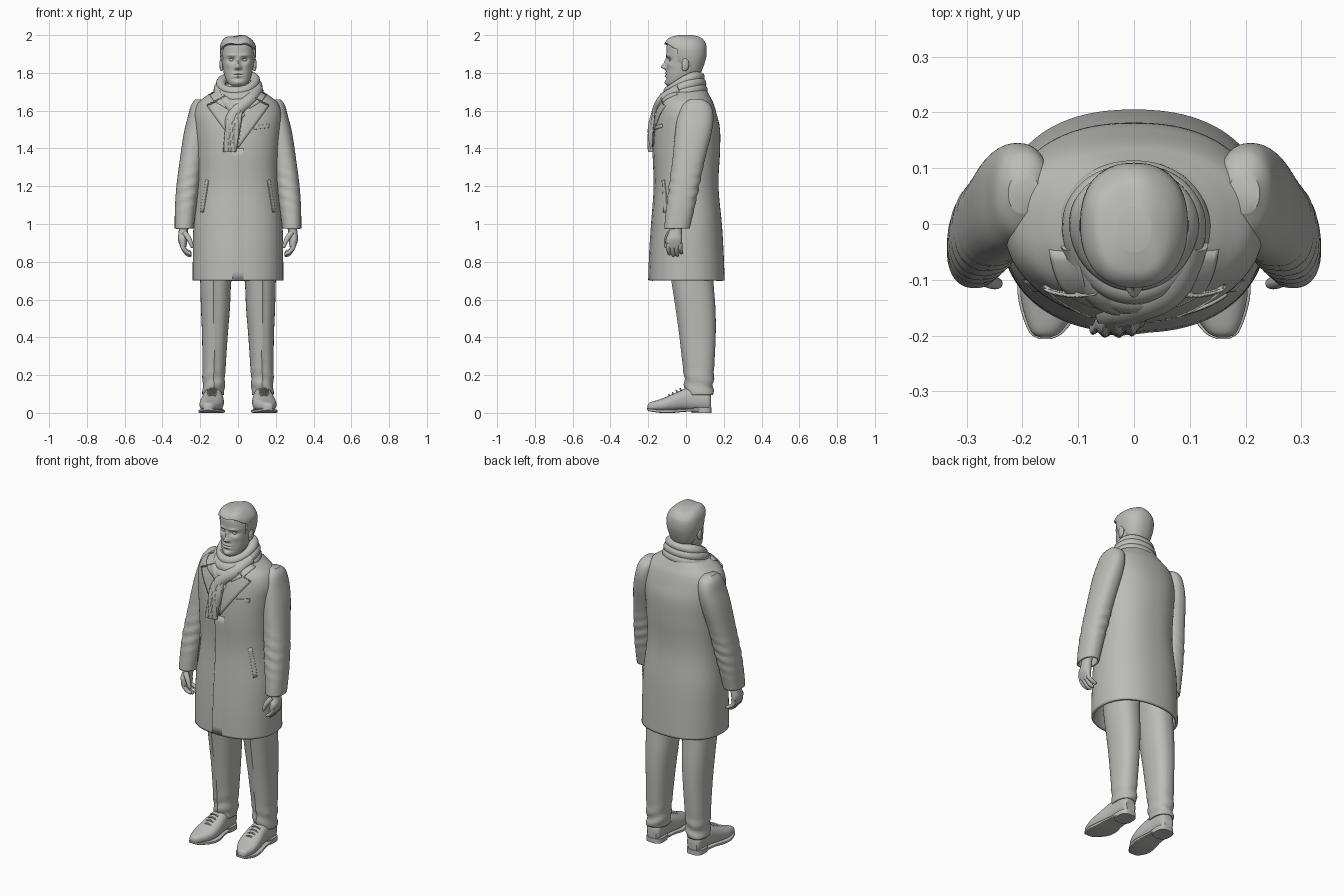
import bpy, bmesh, math
from mathutils import Vector
from mathutils.bvhtree import BVHTree

default_cube = bpy.data.objects.get("Cube")
if default_cube:
    bpy.data.objects.remove(default_cube)

# One plain material for the whole figure
grey = bpy.data.materials.new("warm_grey")
grey.use_nodes = True
grey.diffuse_color = (.5, .5, .48, 1)
grey.node_tree.nodes["Principled BSDF"].inputs["Base Color"].default_value = grey.diffuse_color


def finish(name, mesh, mirror=False, thick=0, angle=40):
    obj = bpy.data.objects.new(name, mesh)
    bpy.context.scene.collection.objects.link(obj)
    mesh.materials.clear()
    mesh.materials.append(grey)
    bpy.ops.object.select_all(action='DESELECT')
    bpy.context.view_layer.objects.active = obj
    obj.select_set(True)
    bpy.ops.object.shade_smooth_by_angle(angle=math.radians(angle))
    if thick:
        solid = obj.modifiers.new("Thickness", 'SOLIDIFY')
        solid.thickness = thick
        solid.offset = -1
    if mirror:
        obj.modifiers.new("Mirror", 'MIRROR')
    return obj


def smooth(keys, steps, cyclic=False):
    """Catmull-Rom interpolation through tuples of numbers."""
    count = len(keys)
    pick = (lambda i: keys[i % count]) if cyclic else (lambda i: keys[min(max(i, 0), count - 1)])
    rows = []
    for i in range(count if cyclic else count - 1):
        a, b, c, d = pick(i - 1), pick(i), pick(i + 1), pick(i + 2)
        for k in range(steps):
            t = k / steps
            rows.append([q + t * ((r - p) + t * ((2*p - 5*q + 4*r - s) + t * (3*q - p - 3*r + s))) / 2
                         for p, q, r, s in zip(a, b, c, d)])
    return rows if cyclic else rows + [list(keys[-1])]


def loft(name, keys, along='z', power=2.3, segs=64, steps=8, open_start=False, shape=None, **kw):
    """Skin rounded sections given as (position, u0, u1, v0, v1) extents."""
    bm = bmesh.new()
    rings = []
    for pos, u0, u1, v0, v1 in smooth(keys, steps):
        ring = []
        for i in range(segs):
            c, s = math.cos(math.tau * i / segs), math.sin(math.tau * i / segs)
            u = (u0 + u1 + (u1 - u0) * math.copysign(abs(c) ** (2 / power), c)) / 2
            v = (v0 + v1 + (v1 - v0) * math.copysign(abs(s) ** (2 / power), s)) / 2
            p = Vector((u, v, pos)) if along == 'z' else Vector((u, pos, v))
            ring.append(bm.verts.new(shape(p) if shape else p))
        rings.append(ring)
    for low, high in zip(rings, rings[1:]):
        for i in range(segs):
            j = (i + 1) % segs
            bm.faces.new((low[i], low[j], high[j], high[i]))
    bm.faces.new(rings[-1])
    if not open_start:
        bm.faces.new(rings[0])
    bmesh.ops.recalc_face_normals(bm, faces=bm.faces)
    mesh = bpy.data.meshes.new(name)
    bm.to_mesh(mesh)
    bm.free()
    return finish(name, mesh, **kw)


def even(keys):
    return [(z, -x, x, y0, y1) for z, x, y0, y1 in keys]


def tube(name, keys, cyclic=False, **kw):
    """Round tube through (x, y, z, radius) points."""
    curve = bpy.data.curves.new(name, 'CURVE')
    curve.dimensions = '3D'
    curve.bevel_depth = 1
    curve.bevel_resolution = 5
    curve.use_fill_caps = True
    points = smooth(keys, 6, cyclic)
    spline = curve.splines.new('POLY')
    spline.points.add(len(points) - 1)
    spline.use_cyclic_u = cyclic
    for target, (x, y, z, r) in zip(spline.points, points):
        target.co = (x, y, z, 1)
        target.radius = r
    temp = bpy.data.objects.new("temp", curve)
    mesh = bpy.data.meshes.new_from_object(temp)
    bpy.data.objects.remove(temp)
    return finish(name, mesh, **kw)


def ball(name, centre, size, **kw):
    bm = bmesh.new()
    bmesh.ops.create_uvsphere(bm, u_segments=24, v_segments=16, radius=1)
    for v in bm.verts:
        v.co = Vector(a * b for a, b in zip(v.co, size)) + Vector(centre)
    mesh = bpy.data.meshes.new(name)
    bm.to_mesh(mesh)
    bm.free()
    return finish(name, mesh, **kw)


# Overcoat body, open at the hem
coat = loft("coat_body", even([
    (.7, .24, -.195, .205), (.85, .239, -.19, .199), (1, .235, -.18, .19), (1.2, .215, -.166, .172),
    (1.38, .218, -.172, .18), (1.5, .228, -.168, .18), (1.58, .232, -.155, .163), (1.64, .212, -.14, .145),
    (1.68, .165, -.12, .125), (1.71, .12, -.1, .11), (1.74, .1, -.085, .1)]),
    segs=96, open_start=True, thick=.015)
coat_mesh = bmesh.new()
coat_mesh.from_mesh(coat.data)
coat_tree = BVHTree.FromBMesh(coat_mesh)


def plate(name, outline, lift=lambda x: .004, cuts=7, **kw):
    """Thin cloth panel drawn in x, z and laid on the coat front."""
    bm = bmesh.new()
    bm.faces.new([bm.verts.new((x, -1, z)) for x, z in outline])
    bmesh.ops.triangulate(bm, faces=bm.faces)
    bmesh.ops.subdivide_edges(bm, edges=bm.edges, cuts=cuts, use_grid_fill=True)
    for v in bm.verts:
        hit = coat_tree.ray_cast(v.co, Vector((0, 1, 0)))[0]
        if hit is None:
            hit = coat_tree.find_nearest(Vector((v.co.x, -.1, v.co.z)))[0]
        v.co = hit + Vector((0, -lift(v.co.x), 0))
    bmesh.ops.recalc_face_normals(bm, faces=bm.faces)
    if sum(f.normal.y for f in bm.faces) > 0:
        bmesh.ops.reverse_faces(bm, faces=bm.faces)
    mesh = bpy.data.meshes.new(name)
    bm.to_mesh(mesh)
    bm.free()
    return finish(name, mesh, thick=.007, **kw)


# Coat front details
plate("lapel", [(0, 1.4), (.165, 1.625), (.125, 1.645), (.06, 1.68), (.02, 1.55)],
      lambda x: .007, mirror=True)
plate("collar_tip", [(.06, 1.61), (.128, 1.652), (.152, 1.685), (.1, 1.715)], lambda x: .008, mirror=True)
plate("front_overlap", [(-.03, .703), (.06, .703), (.06, 1.4), (-.03, 1.4)],
      lambda x: .006 - .1 * (x + .03), cuts=15)
plate("side_pocket", [(.185, 1.06), (.2, 1.065), (.172, 1.235), (.157, 1.23)], lambda x: .006, mirror=True)
plate("chest_pocket", [(.085, 1.5), (.168, 1.51), (.168, 1.53), (.085, 1.52)], lambda x: .006)

# Sleeves, with soft creases round the elbow
def elbow_folds(p):
    fade = math.exp(-((p.z - 1.2) / .1) ** 2)
    p.y += .004 * fade * math.sin(p.z * 110 + p.x * 40)
    return p

loft("sleeve", [
    (.975, .235, .335, -.115, .02), (1.08, .222, .334, -.106, .044), (1.2, .205, .326, -.09, .07),
    (1.34, .185, .308, -.072, .1), (1.48, .16, .287, -.058, .135), (1.57, .15, .265, -.045, .145),
    (1.63, .15, .248, -.02, .13), (1.66, .17, .225, .02, .09)],
    segs=48, open_start=True, shape=elbow_folds, mirror=True, thick=.01)

# Hands
loft("palm", [(1.02, .262, .31, -.085, -.02), (.96, .264, .314, -.09, -.022),
              (.92, .27, .318, -.106, -.02), (.885, .272, .308, -.106, -.022), (.87, .28, .3, -.1, -.03)],
     segs=32, mirror=True)
for i, drop in enumerate((0, .008, .006, -.006)):
    y = -.094 + i * .021
    tube("finger", [(.297, y, .9, .012), (.29, y, .872, .0115), (.27, y + .004, .85 - drop, .0105),
                    (.252, y + .006, .842 - drop, .009), (.246, y + .006, .841 - drop, .003)], mirror=True)
tube("thumb", [(.285, -.085, .955, .015), (.262, -.1, .925, .014), (.248, -.106, .895, .011),
               (.243, -.106, .878, .008), (.242, -.105, .873, .002)], mirror=True)

# Trousers with gathered cloth above the shoes
def trouser_folds(p):
    fade = math.exp(-((p.z - .14) / .08) ** 2)
    p.y += .005 * fade * math.sin(p.z * 90 + p.x * 30)
    p.x += .003 * fade * math.sin(p.z * 75)
    crease = math.exp(-((p.x - .127) / .008) ** 2)
    if p.y < .04:
        p.y -= .006 * crease
    return p

loft("trouser_leg", [
    (.095, .073, .187, .0, .142), (.2, .068, .188, -.006, .147), (.4, .055, .19, -.03, .157),
    (.55, .043, .196, -.05, .156), (.7, .035, .2, -.072, .145), (.88, .01, .2, -.09, .14)],
    open_start=True, shape=trouser_folds, mirror=True, thick=.01)

# Shoes: upper, sole, heel and laces
loft("shoe_upper", [
    (-.203, .15, .168, .02, .04), (-.19, .128, .186, .012, .055), (-.13, .088, .203, .008, .075),
    (-.07, .075, .199, .008, .1), (0, .08, .186, .012, .13), (.06, .086, .18, .012, .135),
    (.115, .09, .175, .012, .12), (.132, .105, .162, .014, .1)], along='y', power=2.4, mirror=True)
loft("shoe_sole", [
    (-.206, .148, .17, .016, .026), (-.19, .122, .19, .008, .022), (-.13, .082, .208, .0, .018),
    (-.07, .07, .204, .0, .018), (0, .08, .19, .006, .022), (.1, .085, .18, .006, .022)],
    along='y', power=6, mirror=True)
loft("shoe_heel", [(0, .083, .182, .03, .136), (.028, .083, .182, .025, .136)], power=3, steps=1, mirror=True)
for i in range(4):
    y, z = -.085 + .02 * i, .09 + .011 * i
    tube("lace", [(.112, y, z - .005, .004), (.137, y - .006, z + .006, .004), (.163, y, z - .005, .004)],
         mirror=True)

# Head: facial forms as soft bumps (x, z, width, height, depth)
forms = [(0, 1.832, .013, .014, .026), (0, 1.857, .009, .02, .013), (.013, 1.827, .008, .008, .008),
         (.034, 1.869, .018, .011, -.015), (.034, 1.893, .026, .008, .006), (0, 1.797, .022, .006, .007),
         (0, 1.79, .026, .0025, -.005), (0, 1.782, .019, .006, .007), (0, 1.768, .022, .007, -.004),
         (0, 1.748, .022, .013, .009), (.05, 1.842, .018, .016, .005)]


def face(p):
    if p.y < -.02:
        x, z = abs(p.x), p.z
        p.y -= sum(d * math.exp(-((x - fx) / w) ** 2 - ((z - fz) / h) ** 2) for fx, fz, w, h, d in forms)
    return p

loft("head", even([
    (1.727, .03, -.095, -.03), (1.745, .052, -.105, .0), (1.78, .07, -.106, .05), (1.82, .079, -.104, .077),
    (1.87, .085, -.102, .093), (1.91, .087, -.104, .098), (1.95, .08, -.1, .092), (1.98, .055, -.075, .065),
    (1.992, .02, -.03, .02)]), segs=144, steps=14, power=2.2, shape=face, angle=60)
loft("neck", even([(1.6, .08, -.07, .08), (1.7, .062, -.055, .07), (1.8, .058, -.05, .07)]))
ball("eye", (.034, -.078, 1.868), (.014, .012, .009), mirror=True)
ball("ear", (.088, -.003, 1.845), (.011, .019, .034), mirror=True)
ball("ear_lobe", (.087, -.01, 1.822), (.008, .011, .013), mirror=True)

# Swept hair: clipped back to the hairline, fuller over the forehead
def hairline(p):
    limit = -.12 if p.z > 1.955 else -.045 - .065 * max(0, (p.z - 1.925) / .03)
    if p.z < 1.85:
        limit = .02 + (1.85 - p.z) * .4
    p.y = max(p.y, limit)
    if p.z > 1.93:
        p.z += .004 * math.sin(p.x * 60 + p.y * 14)
    return p

loft("hair", even([
    (1.785, .05, -.02, .07), (1.81, .072, -.05, .083), (1.85, .087, -.08, .098), (1.89, .095, -.1, .108),
    (1.93, .096, -.112, .109), (1.96, .088, -.113, .1), (1.985, .066, -.092, .075), (1.997, .03, -.05, .03)]),
    segs=96, steps=12, shape=hairline, angle=50)

# Scarf wraps, dipping towards the front
for name, a, front, back, z_front, z_back, r in (
        ("scarf_upper_wrap", .09, -.092, .076, 1.7, 1.778, .026),
        ("scarf_middle_wrap", .098, -.11, .08, 1.665, 1.745, .031),
        ("scarf_lower_wrap", .103, -.125, .084, 1.63, 1.71, .034)):
    loop = []
    for i in range(16):
        t = math.tau * i / 16
        blend = ((1 - math.sin(t)) / 2) ** 1.5
        loop.append((a * math.cos(t), (front + back) / 2 + (back - front) / 2 * math.sin(t),
                     z_back + (z_front - z_back) * blend + .008 * math.cos(t), r * (1 + .1 * math.sin(3 * t))))
    tube(name, loop, cyclic=True)

# Crossed scarf ends and the hanging tail
tube("scarf_cross_left", [(.105, -.03, 1.715, .03), (.065, -.11, 1.66, .036), (0, -.142, 1.605, .036),
                          (-.035, -.155, 1.55, .034), (-.04, -.17, 1.5, .025)])
tube("scarf_cross_right", [(-.105, -.03, 1.7, .028), (-.065, -.11, 1.645, .034), (-.01, -.135, 1.595, .034),
                           (.025, -.145, 1.56, .026)])


def pleats(p):
    p.y += .004 * math.sin(p.x * 240 + p.z * 12)
    return p

loft("scarf_tail", [(1.38, -.08, -.01, -.198, -.172), (1.45, -.074, .002, -.2, -.168),
                    (1.53, -.064, .016, -.196, -.155), (1.6, -.045, .025, -.175, -.12)],
     power=3, shape=pleats)
coat_mesh.free()
